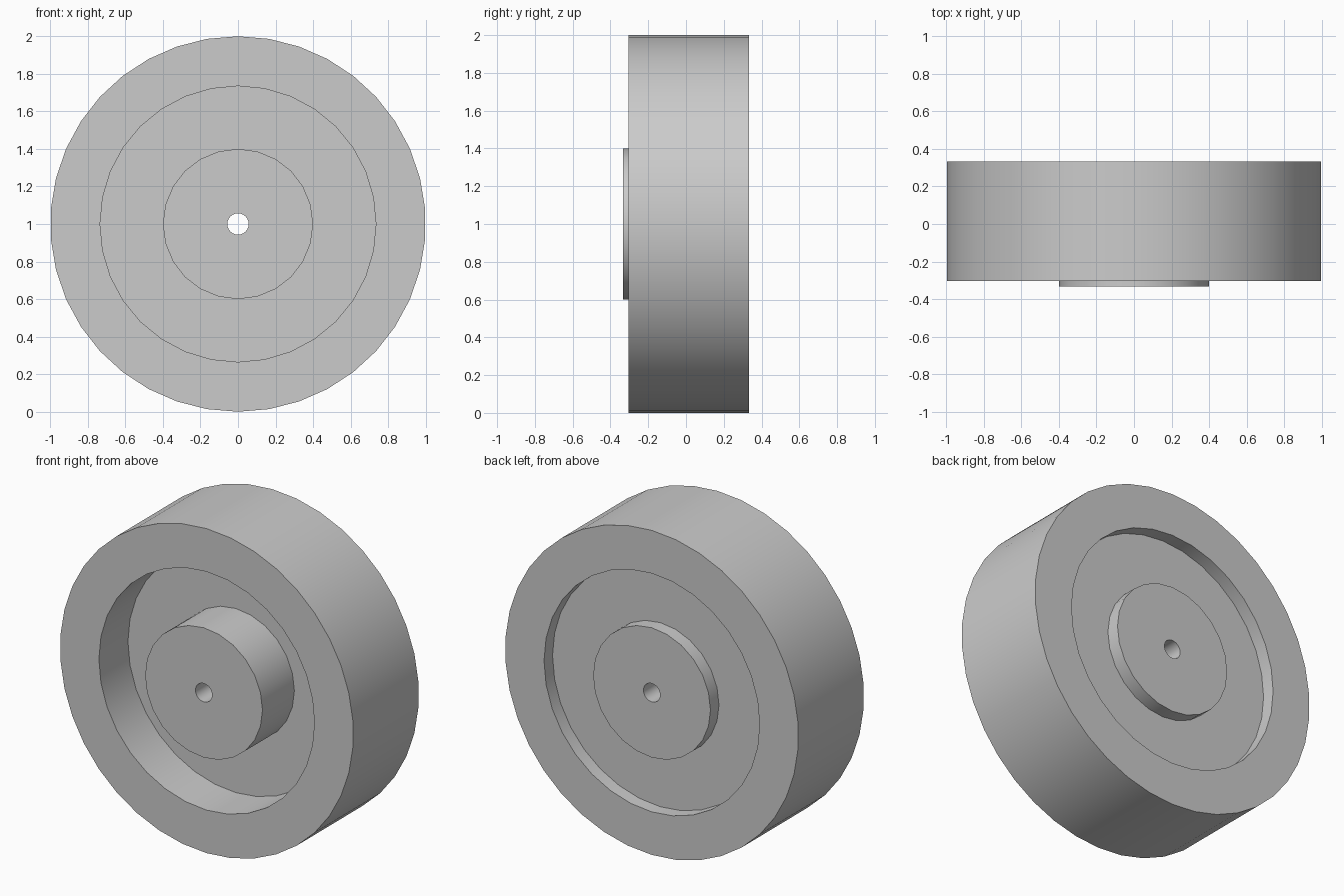
import bpy
import bmesh
from math import sin, cos, tau, radians

cube = bpy.data.objects.get("Cube")
if cube:
    bpy.data.objects.remove(cube, do_unlink=True)

grey = bpy.data.materials.new("plain grey")
grey.use_nodes = True
colour = (0.6, 0.6, 0.6, 1)
grey.diffuse_color = colour
grey.node_tree.nodes["Principled BSDF"].inputs["Base Color"].default_value = colour

bm = bmesh.new()


def wall(radius, sides, front, back):
    """Open cylinder along y; returns its front and back edge loops."""
    loops = []
    for y in (front, back):
        loops.append([bm.verts.new((radius * sin(tau * i / sides), y,
                                    1 + radius * cos(tau * i / sides)))
                      for i in range(sides)])
    a, b = loops
    for i in range(sides):
        j = (i + 1) % sides
        bm.faces.new((a[i], a[j], b[j], b[i]))
    return [[bm.edges.get((loop[i], loop[(i + 1) % sides])) for i in range(sides)]
            for loop in loops]


def annulus(outer, inner):
    """Flat ring-shaped face between two concentric loops."""
    bmesh.ops.triangle_fill(bm, edges=outer + inner, use_beauty=True)


RIM_FRONT, BACK, HUB_FRONT = -0.305, 0.333, -0.333
WEB_FRONT, WEB_BACK = -0.022, 0.25

# Tread and bore run the full width
tread = wall(1, 38, RIM_FRONT, BACK)
bore = wall(0.057, 24, HUB_FRONT, BACK)

# Each side: rim face, recess wall, web, hub wall, hub face
for side, rim_y, web_y, hub_y in ((0, RIM_FRONT, WEB_FRONT, HUB_FRONT),
                                  (1, BACK, WEB_BACK, BACK)):
    recess = wall(0.735, 32, rim_y, web_y)
    hub = wall(0.4, 24, hub_y, web_y)
    annulus(tread[side], recess[0])
    annulus(recess[1], hub[1])
    annulus(hub[0], bore[side])

bmesh.ops.recalc_face_normals(bm, faces=bm.faces[:])
mesh = bpy.data.meshes.new("wheel")
bm.to_mesh(mesh)
bm.free()
mesh.materials.append(grey)

wheel = bpy.data.objects.new("wheel", mesh)
bpy.context.collection.objects.link(wheel)
bpy.context.view_layer.objects.active = wheel
wheel.select_set(True)
bpy.ops.object.shade_smooth_by_angle(angle=radians(30))
